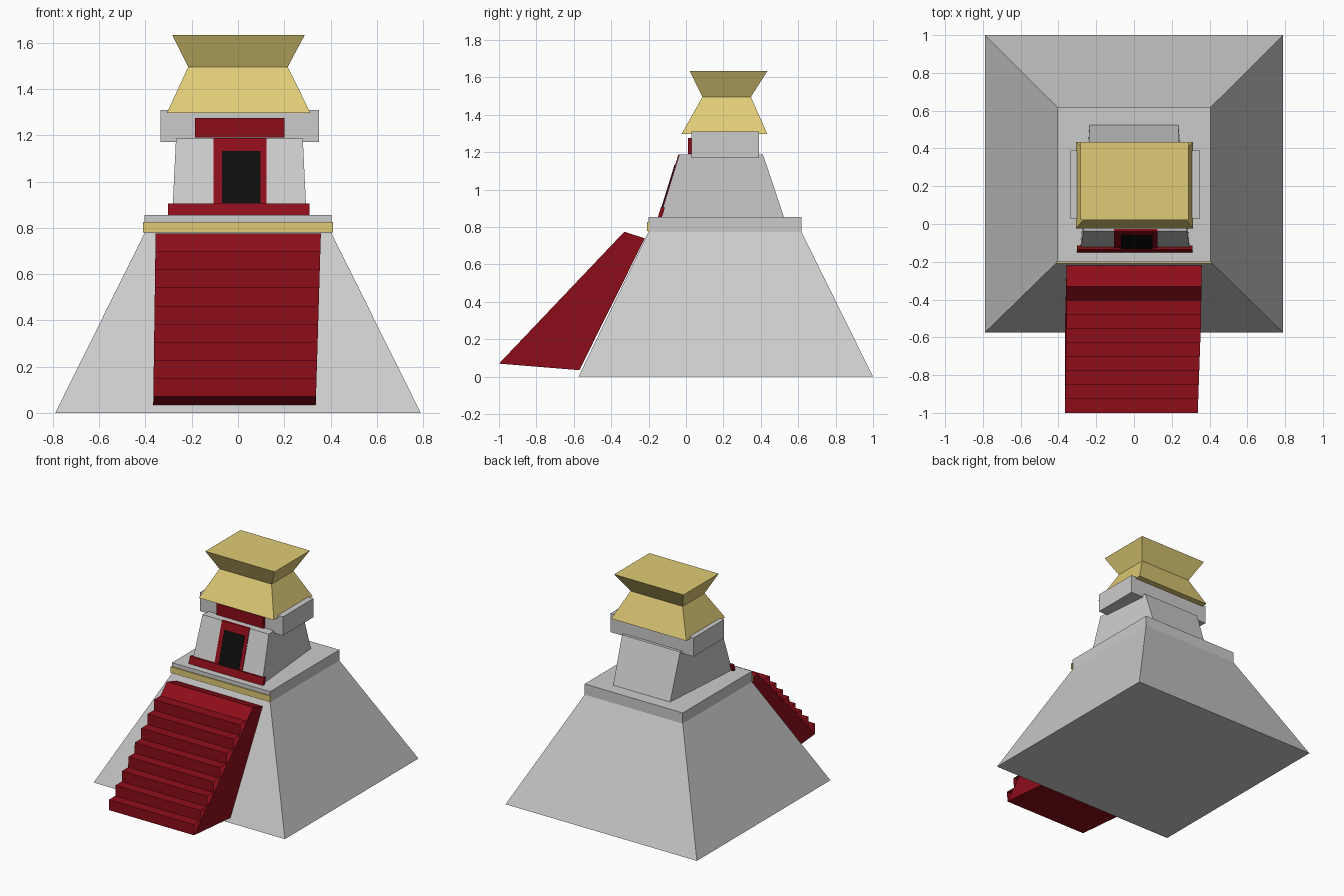
import bpy

if "Cube" in bpy.data.objects:
    bpy.data.objects.remove(bpy.data.objects["Cube"])

def material(name, rgb):
    m = bpy.data.materials.new(name)
    m.diffuse_color = (*rgb, 1)
    m.use_nodes = True
    m.node_tree.nodes["Principled BSDF"].inputs["Base Color"].default_value = m.diffuse_color
    return m

RED = material("red", (0.27, 0.004, 0.010))
GOLD = material("gold", (0.74, 0.60, 0.18))
BLACK = material("black", (0.004, 0.004, 0.004))

def make(name, verts, faces, mat=None):
    me = bpy.data.meshes.new(name)
    me.from_pydata(verts, [], faces)
    me.update()
    ob = bpy.data.objects.new(name, me)
    bpy.context.collection.objects.link(ob)
    if mat:
        me.materials.append(mat)
    return ob

def stack(name, levels, mat=None):
    """Loft rectangles (z, x0, x1, y0, y1) from bottom to top."""
    verts = []
    for z, x0, x1, y0, y1 in levels:
        verts += [(x0, y0, z), (x1, y0, z), (x1, y1, z), (x0, y1, z)]
    n = len(verts)
    faces = [(3, 2, 1, 0), (n - 4, n - 3, n - 2, n - 1)]
    for b in range(0, n - 4, 4):
        for i in range(4):
            j = (i + 1) % 4
            faces.append((b + i, b + j, b + 4 + j, b + 4 + i))
    return make(name, verts, faces, mat)

# Stepped base: sloped body with vertical cap
stack("pyramid", [(0, -.79, .79, -.575, 1.0),
                  (.775, -.405, .405, -.2, .617),
                  (.855, -.405, .405, -.2, .617)])
stack("gold_band", [(.78, -.41, .41, -.208, -.195),
                    (.826, -.41, .41, -.208, -.195)], GOLD)

# Temple body, narrower at the back
def body_ring(z, xf, xb, y0, y1):
    return [(-xf + .006, y0, z), (xf + .006, y0, z), (xb, y1, z), (-xb, y1, z)]

make("temple_body",
     body_ring(.855, .29, .235, -.138, .523) + body_ring(1.187, .274, .24, -.036, .412),
     [(3, 2, 1, 0), (4, 5, 6, 7)] +
     [(i, (i + 1) % 4, (i + 1) % 4 + 4, i + 4) for i in range(4)])

# Panels lying on the sloped temple front
def panel(name, x0, x1, z0, z1, off, mat):
    def level(z):
        y = -.138 + (z - .855) * .307
        return (z, x0, x1, y - off, y + .01)
    stack(name, [level(z0), level(z1)], mat)

panel("door_frame", -.105, .124, .86, 1.189, .005, RED)
panel("doorway", -.07, .097, .9, 1.133, .009, BLACK)
panel("door_sill", -.303, .31, .855, .905, .012, RED)

# Lintel block with red front plate
stack("lintel", [(1.17, -.336, .35, .03, .39), (1.31, -.336, .35, .03, .39)])
stack("lintel_plate", [(1.19, -.185, .2, .012, .035), (1.275, -.185, .2, .012, .035)], RED)

# Waisted gold roof
stack("roof", [(1.297, -.307, .313, -.024, .435),
               (1.496, -.215, .215, .088, .347),
               (1.634, -.284, .289, .02, .435)], GOLD)

# Staircase: step sheet over a plain wedge
N = 8
profile = [(-1.0, .07)]
for i in range(N):
    y, z = -1 + i * .0744, .07 + i * .0785
    profile += [(y, z + .0785), (y + .0744, z + .0785)]
profile += [(-.33, .775), (-.22, .74), (-.57, .035)]
n = len(profile)
verts = [(-.367 + .014 * z, y, z) for y, z in profile]
verts += [(.335 + .03 * z, y, z) for y, z in profile]
faces = [(i, n + i, n + (i + 1) % n, (i + 1) % n) for i in range(n)]
side = [n - 1, n - 2, n - 3, 0]
faces += [tuple(side), tuple(n + i for i in reversed(side))]
make("staircase", verts, faces, RED)
